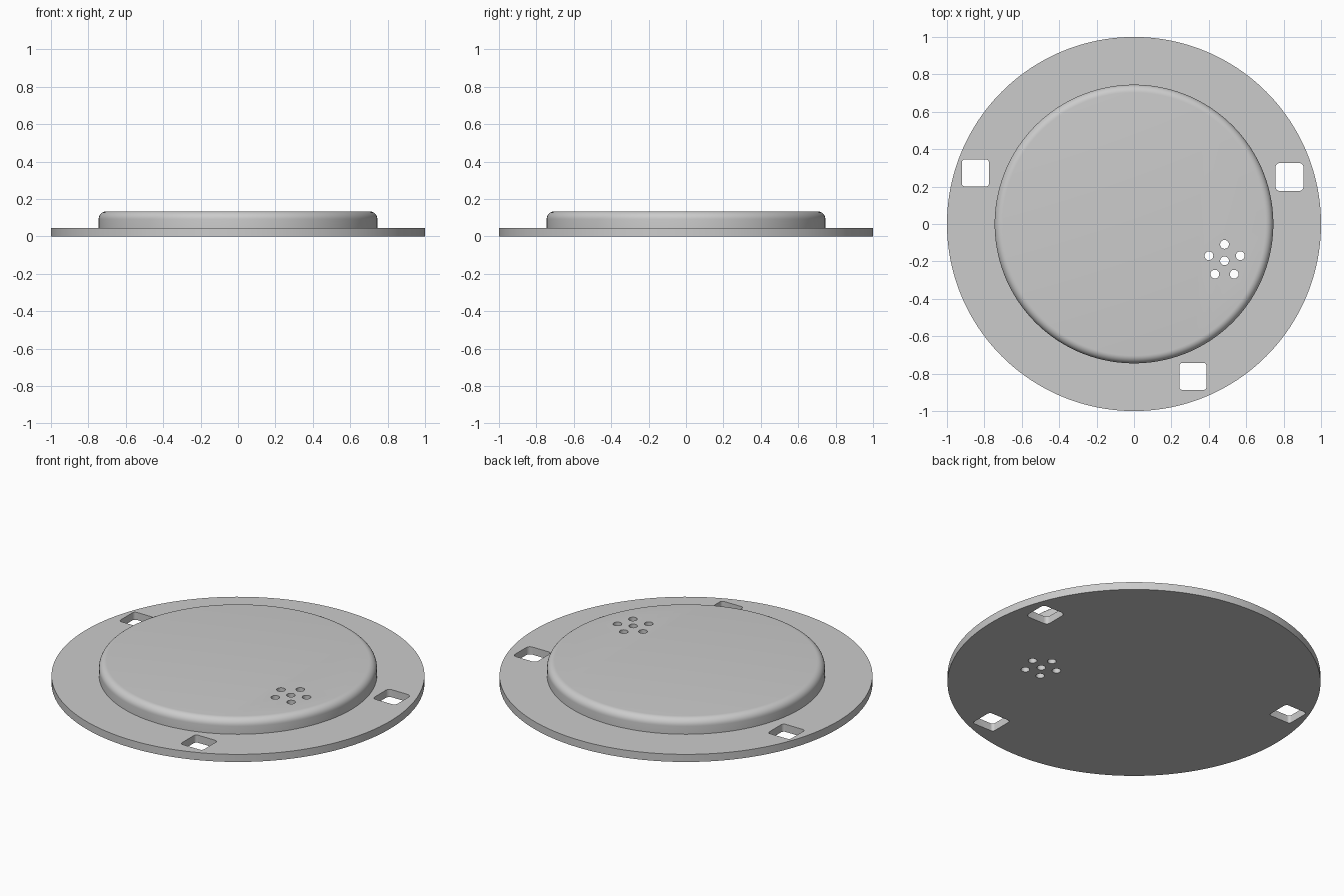
import bpy, bmesh, math
from mathutils import Vector

cube = bpy.data.objects.get("Cube")
if cube:
    bpy.data.objects.remove(cube, do_unlink=True)

mat = bpy.data.materials.new("light_grey")
mat.use_nodes = True
GREY = (0.6, 0.6, 0.6, 1)
mat.diffuse_color = GREY
mat.node_tree.nodes["Principled BSDF"].inputs["Base Color"].default_value = GREY


def add_object(name, bm):
    bmesh.ops.recalc_face_normals(bm, faces=bm.faces)
    mesh = bpy.data.meshes.new(name)
    bm.to_mesh(mesh)
    bm.free()
    mesh.materials.append(mat)
    obj = bpy.data.objects.new(name, mesh)
    bpy.context.collection.objects.link(obj)
    return obj


def add_prism(bm, outline, z0, z1):
    face = bm.faces.new([bm.verts.new((x, y, z0)) for x, y in outline])
    ext = bmesh.ops.extrude_face_region(bm, geom=[face])
    top = [v for v in ext["geom"] if isinstance(v, bmesh.types.BMVert)]
    bmesh.ops.translate(bm, verts=top, vec=(0, 0, z1 - z0))


def circle(cx, cy, r, n):
    return [(cx + r * math.cos(math.tau * i / n), cy + r * math.sin(math.tau * i / n))
            for i in range(n)]


def rounded_square(cx, cy, size, r, steps=6):
    pts = []
    for k in range(4):
        mid = math.radians(45 + 90 * k)
        ox = cx + math.copysign(size / 2 - r, math.cos(mid))
        oy = cy + math.copysign(size / 2 - r, math.sin(mid))
        for i in range(steps + 1):
            a = math.pi / 2 * (k + i / steps)
            pts.append((ox + r * math.cos(a), oy + r * math.sin(a)))
    return pts


# Flanged disc with a raised, rounded centre
SEGMENTS = 192
FLANGE_Z, TOP_Z, RAISED_R, FILLET = 0.045, 0.134, 0.745, 0.042
profile = [(1, 0), (1, FLANGE_Z), (RAISED_R, FLANGE_Z)]
for i in range(9):
    a = math.pi / 2 * i / 8
    profile.append((RAISED_R - FILLET + FILLET * math.cos(a),
                    TOP_Z - FILLET + FILLET * math.sin(a)))
bm = bmesh.new()
rings = [[bm.verts.new((x, y, z)) for x, y in circle(0, 0, r, SEGMENTS)]
         for r, z in profile]
for low, high in zip(rings, rings[1:]):
    for i in range(SEGMENTS):
        j = (i + 1) % SEGMENTS
        bm.faces.new((low[i], low[j], high[j], high[i]))
bm.faces.new(rings[0][::-1])
bm.faces.new(rings[-1])
cover = add_object("flanged_cover", bm)

# Through holes: three rounded mounting slots and a cluster of round vents
bm = bmesh.new()
for x, y, size, r in ((-0.848, 0.273, 0.145, 0.017),
                      (0.831, 0.251, 0.15, 0.024),
                      (0.315, -0.815, 0.145, 0.017)):
    add_prism(bm, rounded_square(x, y, size, r), -0.1, 0.3)
vent = Vector((0.484, -0.197))
centres = [vent] + [vent + Vector(p) for p in
                    ((0.088 * math.cos(a), 0.088 * math.sin(a))
                     for a in (math.pi / 2 + math.tau * k / 5 for k in range(5)))]
for c in centres:
    add_prism(bm, circle(c.x, c.y, 0.0235, 32), -0.1, 0.3)
cutter = add_object("hole_cutter", bm)

cut = cover.modifiers.new("holes", 'BOOLEAN')
cut.object = cutter
cut.operation = 'DIFFERENCE'
cut.solver = 'EXACT'
bpy.ops.object.select_all(action='DESELECT')
bpy.context.view_layer.objects.active = cover
cover.select_set(True)
bpy.ops.object.modifier_apply(modifier=cut.name)
bpy.data.objects.remove(cutter, do_unlink=True)
bpy.ops.object.shade_smooth_by_angle(angle=math.radians(30))
